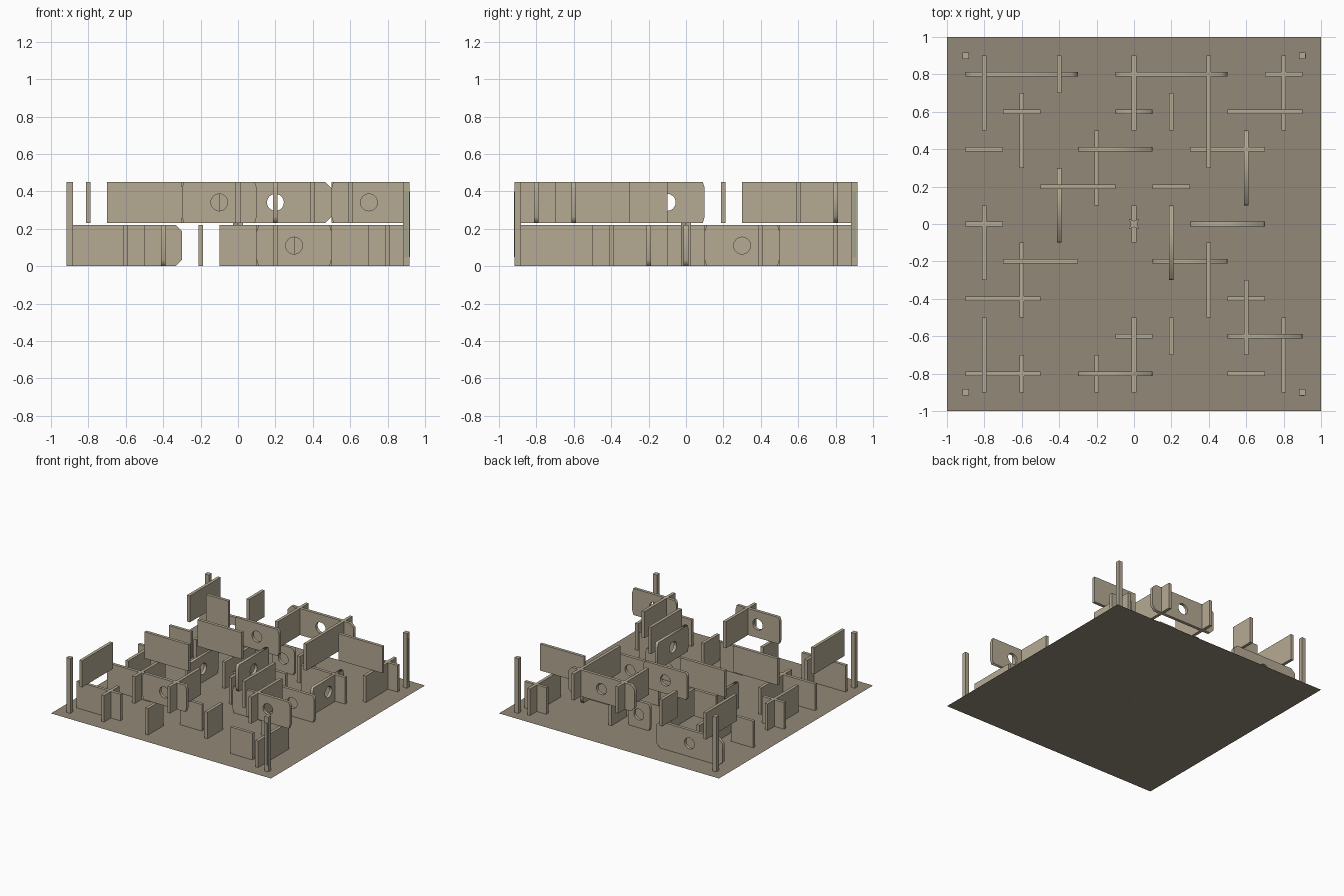
import bpy, bmesh, math
from mathutils import Matrix, Vector

cube = bpy.data.objects.get("Cube")
if cube:
    bpy.data.objects.remove(cube, do_unlink=True)

THICK, HEIGHT, UPPER_Z = 0.025, 0.218, 0.232


def material(name, rgb):
    m = bpy.data.materials.new(name)
    m.use_nodes = True
    m.diffuse_color = (*rgb, 1)
    m.node_tree.nodes["Principled BSDF"].inputs["Base Color"].default_value = (*rgb, 1)
    return m


tan = material("tan wall", (0.46, 0.40, 0.295))
brown = material("brown ground", (0.29, 0.25, 0.185))
green = material("pale green strip", (0.33, 0.38, 0.27))


def add(name, mesh, mat):
    mesh.materials.clear()
    mesh.materials.append(mat)
    ob = bpy.data.objects.new(name, mesh)
    bpy.context.collection.objects.link(ob)
    return ob


def box(name, size, loc, mat):
    bm = bmesh.new()
    bmesh.ops.create_cube(bm, size=1)
    bm.transform(Matrix.Translation(loc) @ Matrix.Diagonal((*size, 1)))
    mesh = bpy.data.meshes.new(name)
    bm.to_mesh(mesh)
    bm.free()
    return add(name, mesh, mat)


def pierced_mesh(name, length):
    """Upright panel with clipped corners and a round hole."""
    curve = bpy.data.curves.new(name, "CURVE")
    curve.dimensions, curve.fill_mode, curve.extrude = "2D", "BOTH", THICK / 2
    a, b = length / 2, HEIGHT / 2
    cx, cz = (0.033 if length > 0.5 else 0.01), 0.033
    corners = [(a - cx, -b), (a, cz - b), (a, b - cz), (a - cx, b)]
    outline = corners + [(-x, -z) for x, z in corners]
    turn = math.tau / 32
    hole = [(0.045 * math.cos(i * turn), 0.045 * math.sin(i * turn)) for i in range(32)]
    for loop in (outline, hole):
        s = curve.splines.new("POLY")
        s.points.add(len(loop) - 1)
        for p, (x, z) in zip(s.points, loop):
            p.co = (x, z, 0, 1)
        s.use_cyclic_u = True
    ob = bpy.data.objects.new(name, curve)
    bpy.context.collection.objects.link(ob)
    mesh = bpy.data.meshes.new_from_object(ob.evaluated_get(bpy.context.evaluated_depsgraph_get()))
    bpy.data.objects.remove(ob, do_unlink=True)
    mesh.transform(Matrix.Rotation(math.pi / 2, 4, "X"))
    return mesh


def wall(axis, line, start, end, level, hole):
    """Positions are in tenths of a unit."""
    name = ("upper" if level else "lower") + ("_pierced_wall" if hole else "_wall")
    mid, length = (start + end) / 20, (end - start) / 10
    z = HEIGHT / 2 + (UPPER_Z if level else 0.001)
    if hole:
        ob = add(name, pierced_mesh(name, length), tan)
    else:
        ob = box(name, (length, THICK, HEIGHT), (0, 0, 0), tan)
    if axis == "x":
        ob.location = (mid, line / 10, z)
    else:
        ob.location = (line / 10, mid, z)
        ob.rotation_euler.z = math.pi / 2


# Wall plan: line: start end, U upper or L lower, o for a round hole
PLAN = {
    "x": """8: -9 -3 Lo, -1 5 Uo, 7 9 L; 6: -7 -5 U, -1 1 Lo, 5 9 U;
            4: -9 -7 L, -3 1 Uo, 3 7 L; 2: -5 -1 U, 1 3 L; 0: -9 -7 L, 3 7 Lo;
            -2: -7 -3 U, 1 5 Lo; -4: -9 -5 L, 5 7 L; -6: -1 1 L, 5 9 Uo;
            -8: -9 -5 L, -3 1 Uo, 5 7 L""",
    "y": """-8: 5 9 U, -3 1 L, -9 -5 U; -6: 3 7 L, -5 -1 L, -9 -7 L;
            -4: 7 9 U, -1 3 Lo; -2: 1 5 L, -9 -7 L; 0: 5 9 U, -1 1 L, -9 -5 U;
            2: 5 7 L, -3 1 Uo, -7 -5 L; 4: 3 9 U, -5 -1 U;
            6: 1 5 Lo, -7 -3 U; 8: 5 9 L, -9 -5 L""",
}
for axis, plan in PLAN.items():
    for row in plan.split(";"):
        line, spans = row.split(":")
        for span in spans.split(","):
            start, end, kind = span.split()
            wall(axis, int(line), int(start), int(end), kind[0] == "U", "o" in kind)

# Ground sheet
bm = bmesh.new()
bmesh.ops.create_grid(bm, x_segments=1, y_segments=1, size=1)
ground = bpy.data.meshes.new("ground")
bm.to_mesh(ground)
bm.free()
add("ground", ground, brown)

# Corner posts
for sx in (-1, 1):
    for sy in (-1, 1):
        box("corner_post", (0.036, 0.036, 0.45), (0.9 * sx, 0.9 * sy, 0.225), tan)

# Thin strips on the right-hand posts
box("front_post_strip", (0.018, 0.003, 0.35), (0.9, -0.919, 0.225), green)
box("back_post_strip", (0.003, 0.018, 0.35), (0.919, 0.9, 0.225), green)

# Four-pointed hub at the centre
bm = bmesh.new()
ring = []
for i in range(8):
    r = 0.016 if i % 2 == 0 else 0.038
    t = i * math.tau / 8
    ring.append(bm.verts.new((r * math.cos(t), r * math.sin(t), 0)))
face = bm.faces.new(ring)
top = bmesh.ops.extrude_face_region(bm, geom=[face])
bmesh.ops.translate(bm, vec=Vector((0, 0, 0.235)),
                    verts=[v for v in top["geom"] if isinstance(v, bmesh.types.BMVert)])
bmesh.ops.recalc_face_normals(bm, faces=bm.faces)
hub = bpy.data.meshes.new("centre_hub")
bm.to_mesh(hub)
bm.free()
add("centre_hub", hub, tan)
